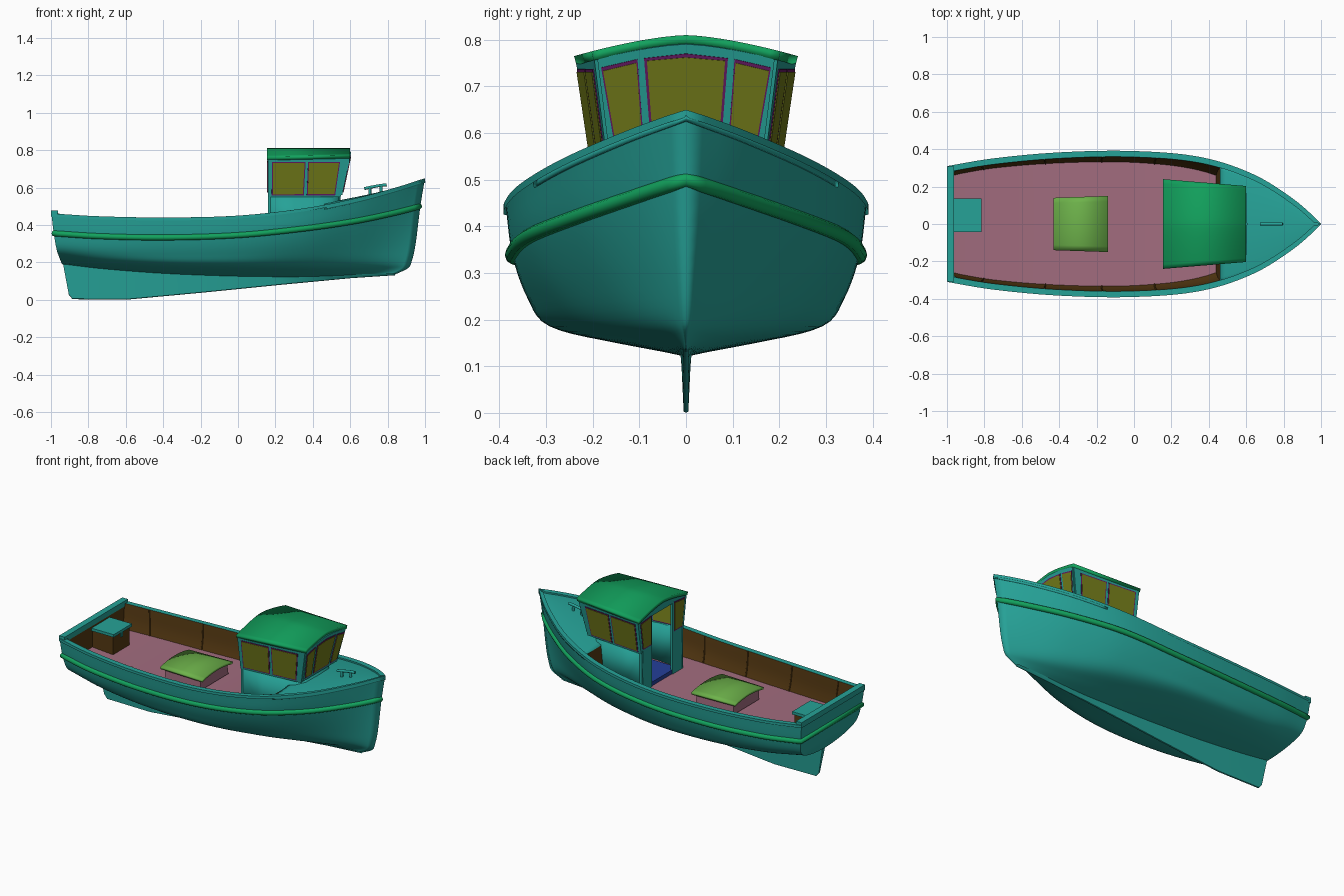
import bpy, bmesh
from mathutils import Vector as V

if "Cube" in bpy.data.objects:
    bpy.data.objects.remove(bpy.data.objects["Cube"])

def mat(name, r, g, b):
    m = bpy.data.materials.new(name)
    m.diffuse_color = (r, g, b, 1)
    m.use_nodes = True
    m.node_tree.nodes["Principled BSDF"].inputs["Base Color"].default_value = m.diffuse_color
    return m

TEAL = mat("teal", .019, .36, .31)
GREEN = mat("green", .006, .36, .11)
OLIVE = mat("olive", .17, .2, .01)
PURPLE = mat("purple", .13, .01, .12)
PINK = mat("pink", .36, .15, .21)
BROWN = mat("brown", .09, .04, .006)
LIME = mat("lime", .155, .45, .07)
BLUE = mat("blue", .017, .05, .32)

def mesh(name, verts, faces, m, mirror=False, solid=0, fix=False):
    me = bpy.data.meshes.new(name)
    me.from_pydata([tuple(v) for v in verts], [], faces)
    if fix:
        bm = bmesh.new()
        bm.from_mesh(me)
        bmesh.ops.recalc_face_normals(bm, faces=bm.faces)
        bm.to_mesh(me)
        bm.free()
    me.materials.append(m)
    ob = bpy.data.objects.new(name, me)
    bpy.context.collection.objects.link(ob)
    if mirror:
        ob.modifiers.new("Mirror", 'MIRROR').use_axis = (False, True, False)
    if solid:
        s = ob.modifiers.new("Solidify", 'SOLIDIFY')
        s.thickness, s.offset = solid, -1
    return ob

def grid(name, cols, m, flip=False, mirror=True, solid=0):
    n = len(cols[0])
    faces = []
    for i in range(len(cols) - 1):
        for j in range(n - 1):
            a = i * n + j
            f = (a, a + n, a + n + 1, a + 1)
            faces.append(f[::-1] if flip else f)
    return mesh(name, [p for c in cols for p in c], faces, m, mirror, solid)

def panel(name, pts, th, m):
    pts = [V(p) for p in pts]
    n = len(pts)
    nor = sum((pts[i].cross(pts[(i + 1) % n]) for i in range(n)), V()).normalized() * th / 2
    faces = [tuple(range(n)), tuple(range(2 * n - 1, n - 1, -1))]
    faces += [(i, i + n, (i + 1) % n + n, (i + 1) % n) for i in range(n)]
    return mesh(name, [p + nor for p in pts] + [p - nor for p in pts], faces, m, fix=True)

def window(name, pts):
    pts = [V(p) for p in pts]
    c = sum(pts, V()) / len(pts)
    panel(name + "_frame", pts, .019, PURPLE)
    panel(name + "_glass", [p + (c - p).normalized() * .008 for p in pts], .023, OLIVE)

def box(name, x0, x1, y0, y1, z0, z1, m):
    return panel(name, [(x0, y0, (z0 + z1) / 2), (x1, y0, (z0 + z1) / 2),
                        (x1, y1, (z0 + z1) / 2), (x0, y1, (z0 + z1) / 2)], z1 - z0, m)

def tube(name, pts, r, m, cyclic=False):
    cu = bpy.data.curves.new(name, 'CURVE')
    cu.dimensions = '3D'
    cu.bevel_depth, cu.bevel_resolution, cu.use_fill_caps = r, 3, True
    s = cu.splines.new('POLY')
    s.points.add(len(pts) - 1)
    for q, p in zip(s.points, pts):
        q.co = (*p, 1)
    s.use_cyclic_u = cyclic
    cu.materials.append(m)
    bpy.context.collection.objects.link(bpy.data.objects.new(name, cu))

def spline(ks, vs, t):
    n = len(ks)
    i = max(k for k in range(n - 1) if ks[k] <= t or k == 0)
    def tan(k):
        a, b = max(k - 1, 0), min(k + 1, n - 1)
        return (vs[b] - vs[a]) / (ks[b] - ks[a])
    h = ks[i + 1] - ks[i]
    u = (t - ks[i]) / h
    return ((2*u**3 - 3*u*u + 1) * vs[i] + (u**3 - 2*u*u + u) * h * tan(i)
            + (3*u*u - 2*u**3) * vs[i + 1] + (u**3 - u*u) * h * tan(i + 1))

# hull lines from keel to sheer: stern x, stem x, half widths, heights
T = [0, .12, .3, .5, .68, .82, .93, 1]
LINES = [
    (-.94, .84, [0] * 8, [.19, .165, .14, .125, .12, .125, .13, .135]),
    (-.945, .91, [.1, .14, .16, .15, .11, .06, .02, 0], [.2, .178, .158, .15, .148, .15, .16, .17]),
    (-.955, .93, [.2, .255, .29, .285, .22, .13, .05, 0], [.225, .205, .19, .185, .185, .19, .2, .21]),
    (-.97, .95, [.27, .31, .335, .335, .285, .18, .07, 0], [.27, .255, .245, .25, .265, .28, .29, .3]),
    (-.985, .975, [.295, .335, .365, .37, .335, .235, .105, 0], [.355, .34, .333, .345, .38, .42, .465, .5]),
    (-.998, 1, [.305, .345, .378, .385, .352, .26, .123, 0], [.462, .447, .44, .45, .49, .545, .605, .65])]

def hull(t, v):
    rows = [V((a + (b - a) * t, spline(T, ys, t), spline(T, zs, t))) for a, b, ys, zs in LINES]
    p = spline(list(range(6)), rows, v)
    p.y = max(p.y, 0)
    return p

def inner(t, v):
    p = hull(t, v)
    return V((max(p.x, -.965), max(p.y - .027, 0), p.z))

def mid(p):
    return V((p.x, 0, p.z))

def span(a, b, n):
    return [a + (b - a) * i / n for i in range(n + 1)]

VS = span(0, 5, 25)
grid("hull", [[hull(t, v) for v in VS] for t in span(0, 1, 50)], TEAL, flip=True)
grid("transom", [[hull(0, v) for v in VS], [mid(hull(0, v)) for v in VS]], TEAL)

# keel blade
KEEL = [(-.905, .03, -.937, .2), (-.885, .006, -.9, .2), (-.6, .003, -.6, .17), (-.2, .04, -.2, .142),
        (.2, .08, .2, .13), (.6, .118, .6, .135), (.84, .134, .84, .14)]
kc = [[(x, 0, z - .003), (x, .005, z), (x2, .013, z2)] for x, z, x2, z2 in KEEL]
grid("keel", [[(x, 0, z) for x, y, z in kc[0]]] + kc, TEAL, flip=True)

# bulwark lining, working deck, foredeck
DV, TF = 3.55, .73
WV, WT = span(DV, 5, 8), span(0, TF, 30)
grid("bulwark_lining", [[inner(t, v) for v in WV] for t in WT], BROWN)
for name, t, flip in (("transom_lining", 0, True), ("foredeck_bulkhead", TF, False)):
    grid(name, [[inner(t, v) for v in WV], [mid(inner(t, v)) for v in WV]], BROWN, flip)
grid("main_deck", [[mid(inner(t, DV)), inner(t, DV)] for t in WT], PINK)
grid("foredeck", [[V((p.x, p.y * f, p.z - .012 + .07 * p.y * (1 - f * f))) for f in span(0, 1, 8)]
                  for p in (hull(t, 5) for t in span(TF, 1, 16))], TEAL, solid=.012)
for s in (-1, 1):
    for k, t in enumerate((.09, .26, .415, .56)):
        tube(f"bulwark_rib_{k}_{s}", [V((p.x, p.y * s, p.z)) for p in (inner(t, v) for v in WV)], .004, BROWN)

# gunwale cap and rub rail
cap = []
for t in span(0, 1, 50):
    p = hull(t, 5)
    o, i = p.y + .005 * (t < 1), max(p.y - .027, 0)
    cap.append([(p.x, o, p.z - .016), (p.x, o, p.z), (p.x, i, p.z), (p.x, i, p.z - .016)])
grid("gunwale_cap", cap, TEAL, flip=True)
box("transom_cap", -1, -.962, -.307, .307, .445, .478, TEAL)
rail = [hull(t, 4) for t in span(0, 1, 50)]
for p in rail:
    p.x = max(min(p.x, .968), -.984)
tube("rub_rail", rail + [V((p.x, -p.y, p.z)) for p in rail[-2::-1]], .016, GREEN, True)

# wheelhouse surfaces
def arch(y):
    return .792 - .045 * (abs(y) / .24) ** 1.5

def front(y, z):
    return (.55 + (z - .56) * .21, y, z)

def side(s, u, z):
    k = (z - .56) / .2
    return (.16 + u * (front(0, z)[0] - .16), s * (.2 - .035 * u + k * (.03 - .005 * u)), z)

BASE = [(.16, .2), (.3, .19), (.42, .178), (.5, .155), (.54, .11), (.548, 0)]
grid("wheelhouse_base", [[(x, y, z) for z in (.3, .565)] for x, y in BASE], TEAL, flip=True, solid=.01)
panel("wheelhouse_front", [front(-.165, .56), front(.165, .56)]
      + [front(y, arch(y)) for y in span(.19, -.19, 10)], .014, TEAL)
window("front_window_centre", [front(-.075, .575), front(.075, .575), front(.09, .762),
                               front(0, .772), front(-.09, .762)])
panel("door_header", [(.167, -.1, .745), (.167, .1, .745)]
      + [(.167, y, arch(y)) for y in span(.1, -.1, 6)], .014, TEAL)
for s, n in ((-1, "right"), (1, "left")):
    panel("wheelhouse_side_" + n, [side(s, 0, .55), side(s, 1, .55), side(s, 1, .765), side(s, 0, .755)], .014, TEAL)
    panel("base_ledge_" + n, [(.42, s * .178, .56), (.55, s * .165, .56), (.55, 0, .56), (.54, s * .11, .56)], .01, TEAL)
    for k, (a, b, c, d) in enumerate(((.05, .49, .47, .05), (.53, .92, .90, .50))):
        window(f"side_window_{n}_{k}", [side(s, a, .56), side(s, b, .56), side(s, c, .738), side(s, d, .738)])
    window("front_window_" + n, [front(s * y, z) for y, z in ((.09, .575), (.153, .575), (.182, .742), (.104, .76))])
    panel("wheelhouse_aft_" + n, [(.167, s * y, z) for y, z in
          ((.1, .3), (.2, .3), (.2, .56), (.23, .757), (.1, arch(.1)))], .014, TEAL)
    window("aft_window_" + n, [(.167, s * y, z) for y, z in ((.11, .57), (.19, .57), (.215, .74), (.11, .75))])
box("wheelhouse_floor", .165, .5, -.15, .15, .3, .335, BLUE)

# arched roof
roof = []
for x, w in ((.155, .24), (.6, .203)):
    roof.append([(x, y, arch(y) + .018) for y in span(-w, w, 20)])
grid("roof", roof, GREEN, mirror=False, solid=.02)

# hold hatch with a cambered lid
H = [(-.41, -.125), (-.16, -.135), (-.16, .135), (-.41, .125)]
grid("hatch_coaming", [[(x, y, .3), (x * .97 - .01, y * .97, .37)] for x, y in H + H[:1]], PINK, mirror=False)
grid("hatch_lid", [[(x, w * f, .392 - .018 * f * f) for f in span(-1, 1, 10)]
                   for x, w in ((-.43, .14), (-.14, .15))], LIME, mirror=False, solid=.014)

# stern locker
box("locker", -.965, -.825, -.033, .128, .3, .42, BROWN)
box("locker_lid", -.968, -.815, -.042, .135, .415, .432, TEAL)
box("locker_latch", -.826, -.818, .04, .055, .385, .415, TEAL)

# mooring cleat on the foredeck
for k, x in enumerate((.705, .765)):
    tube(f"cleat_post_{k}", [(x, 0, .55), (x, 0, .6 + (x - .7) * .2)], .008, TEAL)
tube("cleat_bar", [(.675, 0, .594), (.705, 0, .601), (.765, 0, .612), (.795, 0, .614)], .008, TEAL)

# smooth shading with sharp edges kept
bpy.ops.object.select_all(action='DESELECT')
for ob in bpy.context.collection.objects:
    if ob.type == 'MESH':
        ob.select_set(True)
        bpy.context.view_layer.objects.active = ob
bpy.ops.object.shade_smooth_by_angle(angle=.6)
